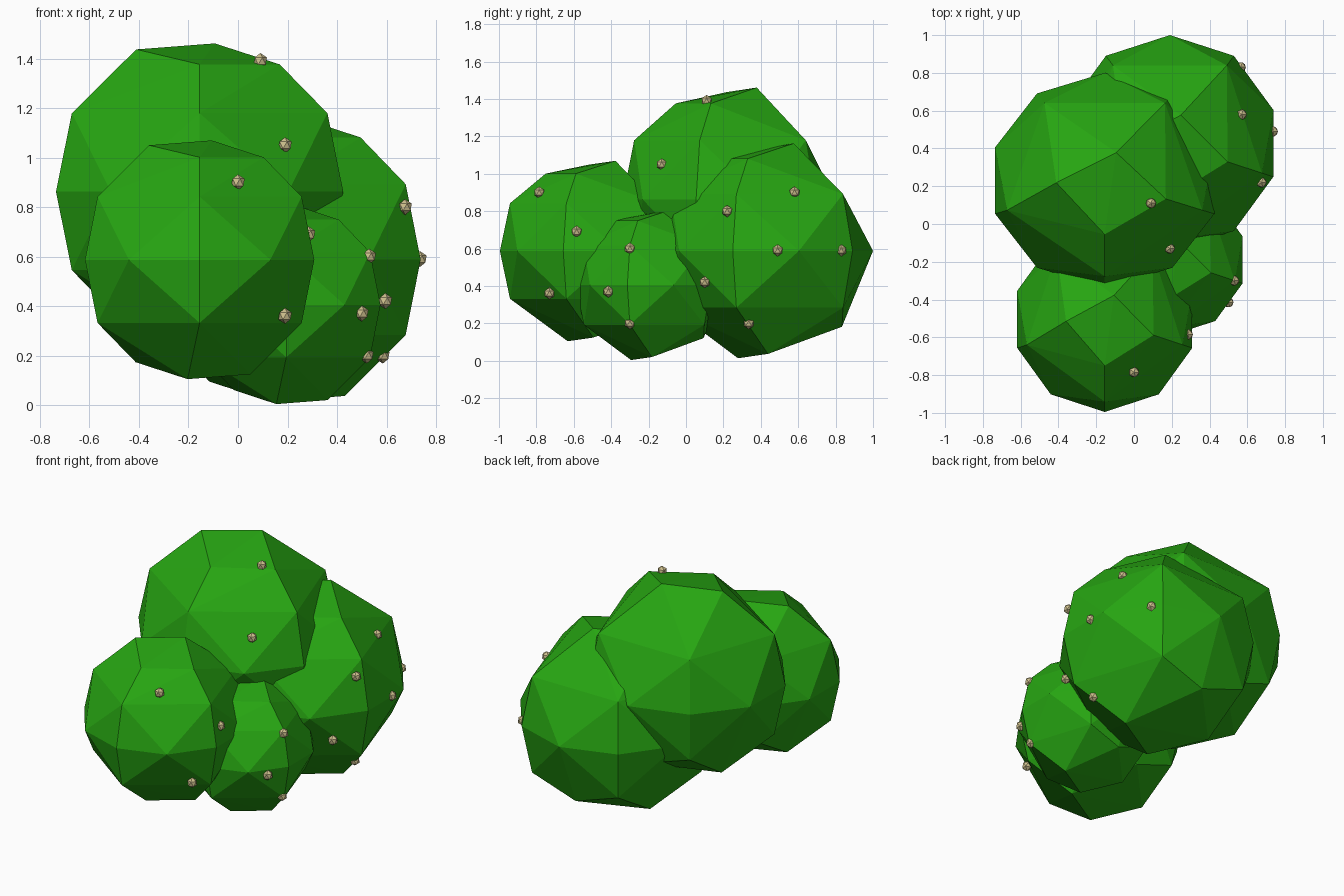
import bpy, bmesh
from math import cos, sin, radians
from mathutils import Vector

if "Cube" in bpy.data.objects:
    bpy.data.objects.remove(bpy.data.objects["Cube"])


def material(name, color):
    m = bpy.data.materials.new(name)
    m.diffuse_color = (*color, 1)
    m.use_nodes = True
    m.node_tree.nodes["Principled BSDF"].inputs["Base Color"].default_value = m.diffuse_color
    return m


leaf = material("leaf_green", (0.02, 0.38, 0.006))
tan = material("berry_tan", (0.62, 0.53, 0.27))


def ring(n, r, z):
    return [Vector((r * cos(radians(-90 + 360 * k / n)),
                    r * sin(radians(-90 + 360 * k / n)), z)) for k in range(n)]


# Faceted unit blob: ten-sided waist, five-sided shoulders, slightly askew caps
cap = [Vector(p) for p in ((-.42, -.02, .95), (.1, .26, .99), (.53, -.17, .85))]
unit = (ring(10, 1, 0) + ring(5, .89, .524) + ring(5, .89, -.524) + cap
        + [-p for p in cap] + [Vector((0, -.5, .85)), Vector((0, .71, -.7))])


def finish(name, bm, mat, loc, scale):
    me = bpy.data.meshes.new(name)
    bm.to_mesh(me)
    bm.free()
    me.materials.append(mat)
    ob = bpy.data.objects.new(name, me)
    ob.location, ob.scale = loc, scale
    bpy.context.collection.objects.link(ob)


def blob(name, loc, scale):
    bm = bmesh.new()
    for p in unit:
        bm.verts.new(p)
    res = bmesh.ops.convex_hull(bm, input=bm.verts[:])
    inner = [v for v in res["geom_interior"] if isinstance(v, bmesh.types.BMVert)]
    bmesh.ops.delete(bm, geom=inner, context='VERTS')
    bmesh.ops.recalc_face_normals(bm, faces=bm.faces[:])
    finish(name, bm, mat=leaf, loc=loc, scale=scale)


# Foliage
blob("foliage_front", (-.155, -.505, .587), (.487, .49, .487))
blob("foliage_top", (-.155, .23, .862), (.61, .57, .605))
blob("foliage_back", (.19, .427, .588), (.576, .573, .58))
blob("foliage_small", (.195, -.19, .405), (.4, .4, .405))

# Berries
berries = [(.09, .11, 1.39), (.19, -.13, 1.05), (0, -.785, .9), (.285, -.585, .69),
           (.19, -.73, .36), (.53, -.3, .6), (.5, -.415, .37), (.52, -.3, .2),
           (.675, .22, .8), (.57, .58, .9), (.735, .49, .59), (.565, .83, .59),
           (.595, .1, .42), (.585, .335, .2)]
for i, p in enumerate(berries):
    bm = bmesh.new()
    bmesh.ops.create_icosphere(bm, subdivisions=1, radius=1)
    finish(f"berry_{i + 1}", bm, tan, p, (.03, .03, .032))
